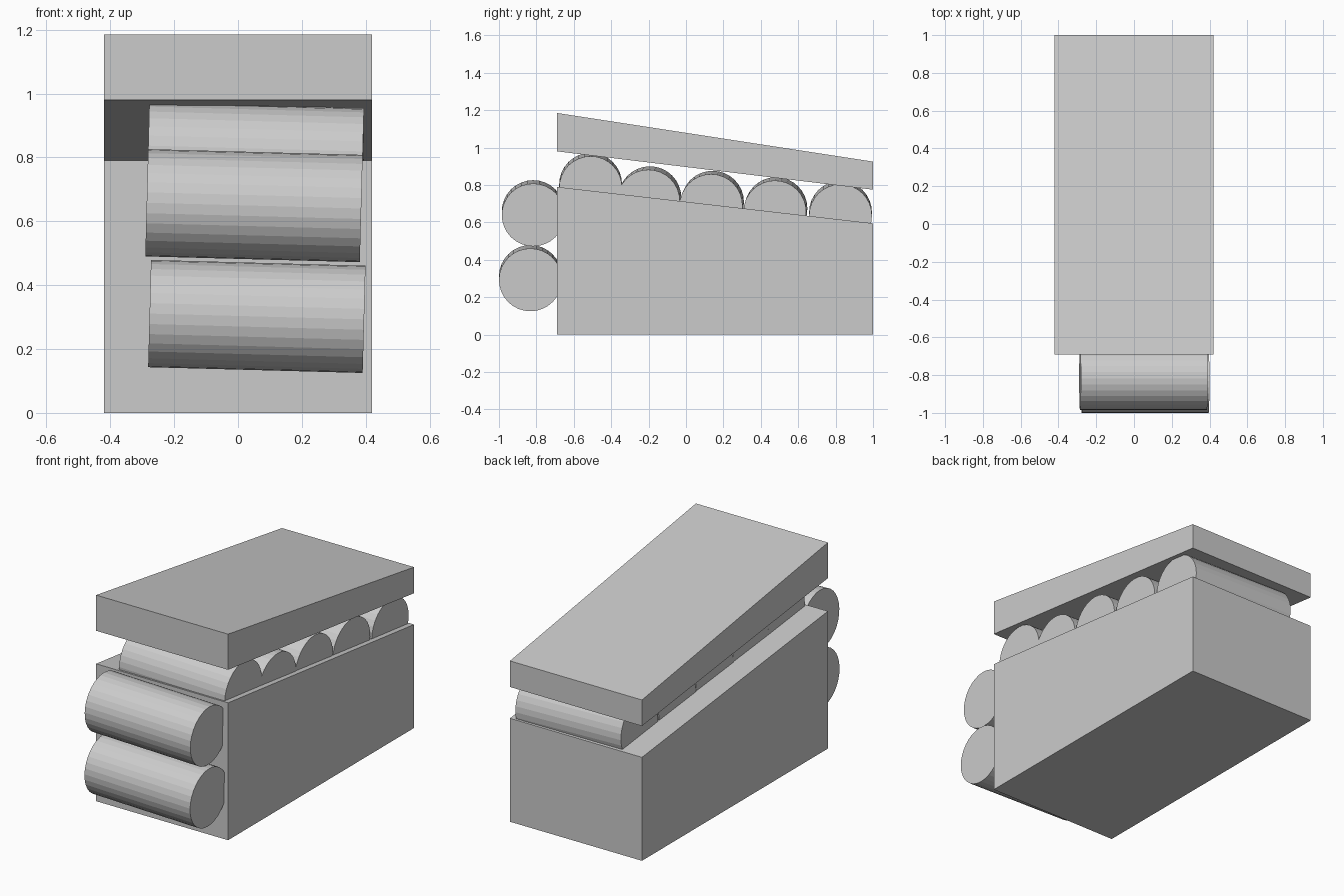
import bpy
from mathutils import Vector

cube = bpy.data.objects.get("Cube")
if cube:
    bpy.data.objects.remove(cube, do_unlink=True)

grey = bpy.data.materials.new("plain_grey")
grey.use_nodes = True
COLOUR = (0.6, 0.6, 0.6, 1)
grey.diffuse_color = COLOUR
grey.node_tree.nodes["Principled BSDF"].inputs["Base Color"].default_value = COLOUR

HALF_WIDTH = 0.42
RADIUS = 0.168


def slab(name, profile):
    """Extrude a four-cornered side profile (y, z) across the width."""
    verts = [(x, y, z) for x in (-HALF_WIDTH, HALF_WIDTH) for y, z in profile]
    n = len(profile)
    faces = [tuple(range(n))[::-1], tuple(range(n, 2 * n))]
    faces += [(i, (i + 1) % n, n + (i + 1) % n, n + i) for i in range(n)]
    mesh = bpy.data.meshes.new(name)
    mesh.from_pydata(verts, [], faces)
    mesh.materials.append(grey)
    obj = bpy.data.objects.new(name, mesh)
    bpy.context.collection.objects.link(obj)


def roller(name, x, y, z, yaw=0.0):
    """Cylinder lying across the width, dipping slightly towards +x."""
    axis = Vector((0.67, yaw, -0.018))
    bpy.ops.mesh.primitive_cylinder_add(
        vertices=32, radius=RADIUS, depth=0.672, location=(x, y, z),
        rotation=axis.to_track_quat('Z', 'Y').to_euler())
    obj = bpy.context.object
    obj.name = name
    obj.data.materials.append(grey)


# Wedge-shaped base and the sloping lid above it
slab("base_block", [(-0.69, 0), (1, 0), (1, 0.595), (-0.69, 0.79)])
slab("lid", [(-0.69, 0.98), (1, 0.775), (1, 0.925), (-0.69, 1.185)])

# Rollers stacked on the front face
roller("front_roller_lower", 0.059, -0.832, 0.302)
roller("front_roller_upper", 0.05, -0.817, 0.649)

# Rollers between base and lid
for i, (y, z, yaw) in enumerate([(-0.51, 0.795, 0), (-0.197, 0.723, -0.008),
                                 (0.138, 0.699, -0.008), (0.478, 0.665, -0.006),
                                 (0.826, 0.645, 0)]):
    roller(f"top_roller_{i + 1}", 0.054, y, z, yaw)
